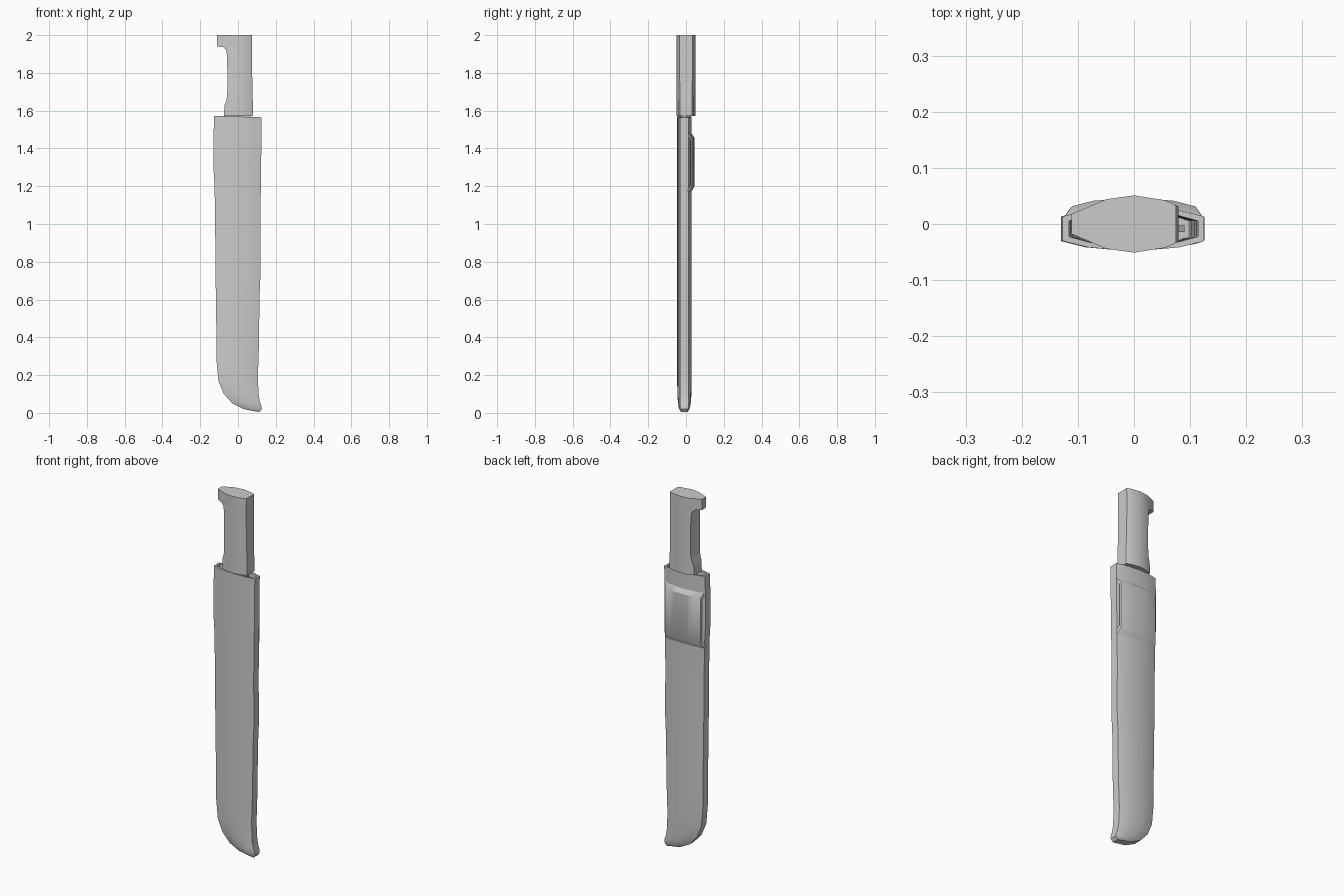
import bpy, bmesh, math

if "Cube" in bpy.data.objects:
    bpy.data.objects.remove(bpy.data.objects["Cube"])


def interp(table, x):
    if x <= table[0][0]:
        return table[0][1]
    for (a, u), (b, v) in zip(table, table[1:]):
        if x <= b:
            return u + (v - u) * (x - a) / (b - a)
    return table[-1][1]


def loft(name, rings, angle=30):
    """Skin a list of equal-length point rings and cap both ends."""
    bm = bmesh.new()
    rows = [[bm.verts.new(p) for p in r] for r in rings]
    n = len(rows[0])
    for a, b in zip(rows, rows[1:]):
        for i in range(n):
            j = (i + 1) % n
            bm.faces.new((a[i], a[j], b[j], b[i]))
    bm.faces.new(rows[0])
    bm.faces.new(rows[-1])
    bmesh.ops.recalc_face_normals(bm, faces=bm.faces)
    mesh = bpy.data.meshes.new(name)
    bm.to_mesh(mesh)
    bm.free()
    ob = bpy.data.objects.new(name, mesh)
    bpy.context.collection.objects.link(ob)
    bpy.ops.object.select_all(action='DESELECT')
    ob.select_set(True)
    bpy.context.view_layer.objects.active = ob
    bpy.ops.object.shade_smooth_by_angle(angle=math.radians(angle))
    return ob


# Sheath: rows of left x, left z, right x, right z
MID = -0.0085
ROWS = [(.113, .004, .126, .02), (.03, .02, .125, .032), (-.03, .05, .116, .06),
        (-.075, .1, .109, .1), (-.104, .17, .105, .19), (-.113, .27, .108, .27),
        (-.114, .4, .112, .4), (-.117, .6, .113, .6), (-.119, .75, .12, .75),
        (-.121, 1.0, .118, 1.0), (-.124, 1.2, .121, 1.2), (-.13, 1.3, .122, 1.3),
        (-.13, 1.42, .124, 1.42), (-.127, 1.572, .125, 1.565)]
SECTION = [(0, .0385), (.3, .037), (.65, .033), (1, .022)]
FRACS = [-1, -.65, -.3, 0, .3, .65, 1]


def sheath_ring(row, inset=0.0):
    lx, lz, rx, rz = row
    bulge = max(0, min(1, (rx - lx) / .2))
    front, back = [], []
    for f in FRACS:
        t = (f + 1) / 2
        x = lx + inset * 1.4 + (rx - lx - inset * 2.8) * t
        z = lz + (rz - lz) * t
        edge = .022 if bulge > .3 else .018
        half = edge + (interp(SECTION, abs(f)) - .022) * bulge - inset
        front.append((x, MID - half, z))
        back.append((x, MID + half, z))
    return front + back[::-1]


outer = [sheath_ring(r) for r in ROWS]
inner = [sheath_ring(r, .008) for r in ROWS[:4:-1]]
loft("sheath", outer + inner)

# Handle: height, left x, right x
LENS = [(-.11, .018), (-.05, .044), (0, .051), (.058, .042), (.08, .031)]
HANDLE = [(1.572, -.073, .078), (1.585, -.074, .079), (1.63, -.071, .079),
          (1.655, -.061, .078), (1.69, -.057, .077), (1.80, -.056, .075),
          (1.90, -.059, .074), (1.925, -.064, .074), (1.936, -.078, .074),
          (1.94, -.11, .074), (2.0, -.111, .075)]


def handle_ring(z, lx, rx):
    xs = [lx, lx * .75, lx * .45, 0, rx * .4, rx * .75, rx]
    return ([(x, -interp(LENS, x), z) for x in xs]
            + [(x, interp(LENS, x), z) for x in xs[::-1]])


loft("handle", [handle_ring(*h) for h in HANDLE])

# Blade hidden inside the sheath
def blade_ring(z, lx, rx):
    return [(lx, MID - .002, z), (rx, MID - .006, z),
            (rx, MID + .006, z), (lx, MID + .002, z)]


loft("blade", [blade_ring(.32, -.085, .085), blade_ring(1.54, -.09, .09),
               blade_ring(1.555, -.06, .07), blade_ring(1.58, -.06, .07)])

# Belt loop on the back: outer and inner paths of height and stand-off
OUT = [(1.485, -.002), (1.455, .018), (1.2, .018), (1.165, -.002)]
INN = [(1.185, -.002), (1.21, .011), (1.445, .011), (1.465, -.002)]


def loop_ring(f):
    ring = []
    for z, off in OUT + INN:
        width = .124 - .014 * max(0, off) / .018
        ring.append((f * width - .001,
                     MID + interp(SECTION, abs(f)) + off - .003 * (1 - abs(f)), z))
    return ring


loft("belt_loop", [loop_ring(f) for f in FRACS])
